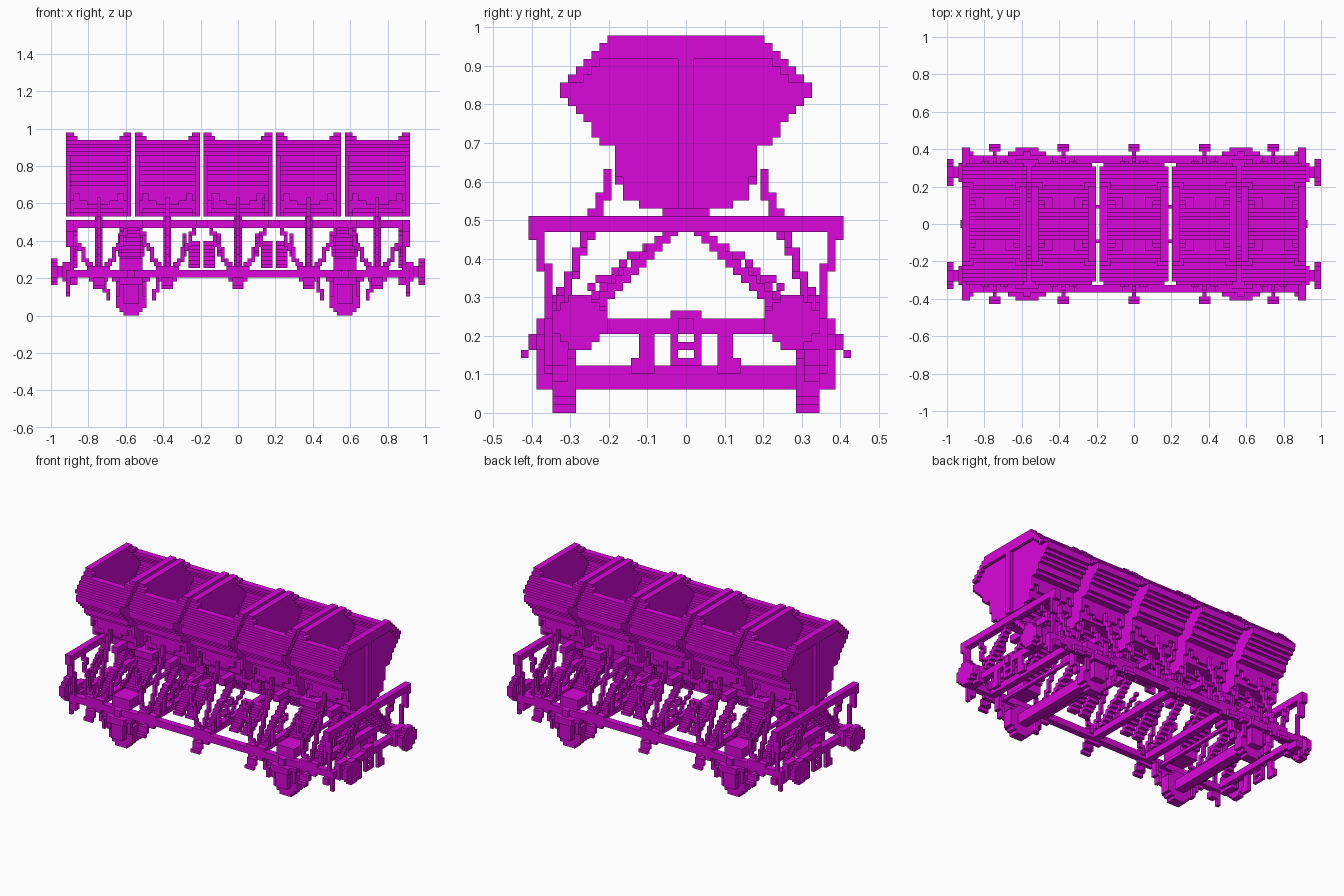
import bpy
import bmesh

old = bpy.data.objects.get("Cube")
if old:
    bpy.data.objects.remove(old, do_unlink=True)

U = 2 / 98  # one block; all sizes below are in blocks

paint = bpy.data.materials.new("magenta paint")
paint.use_nodes = True
COLOR = (0.7, 0.002, 0.7, 1)
paint.diffuse_color = COLOR
paint.node_tree.nodes["Principled BSDF"].inputs["Base Color"].default_value = COLOR


def build(name, boxes):
    """Make one object out of boxes (x0, x1, y0, y1, z0, z1)."""
    bm = bmesh.new()
    for x0, x1, y0, y1, z0, z1 in boxes:
        cube = bmesh.ops.create_cube(bm, size=1)
        for v in cube["verts"]:
            v.co = ((x0 + x1) / 2 + v.co.x * (x1 - x0),
                    (y0 + y1) / 2 + v.co.y * (y1 - y0),
                    (z0 + z1) / 2 + v.co.z * (z1 - z0))
            v.co *= U
    mesh = bpy.data.meshes.new(name)
    bm.to_mesh(mesh)
    bm.free()
    mesh.materials.append(paint)
    obj = bpy.data.objects.new(name, mesh)
    bpy.context.collection.objects.link(obj)


def mirror(boxes, x=True, y=True):
    """Repeat boxes across the chosen centre planes."""
    out = list(boxes)
    if x:
        out += [(-b, -a, c, d, e, f) for a, b, c, d, e, f in out]
    if y:
        out += [(a, b, -d, -c, e, f) for a, b, c, d, e, f in out]
    return out


def shift(boxes, dx):
    """Move boxes along x."""
    return [(a + dx, b + dx, c, d, e, f) for a, b, c, d, e, f in boxes]


def strut(p, q, size):
    """Stepped bar from p to q made of small blocks."""
    n = max(1, round(max(abs(b - a) for a, b in zip(p, q))))
    out = []
    for i in range(n + 1):
        c = [round(a + (b - a) * i / n) for a, b in zip(p, q)]
        out.append((c[0] - size[0] / 2, c[0] + size[0] / 2,
                    c[1] - size[1] / 2, c[1] + size[1] / 2,
                    c[2] - size[2] / 2, c[2] + size[2] / 2))
    return out


# Hopper half-width for each layer, from layer 26 upward
LOW = 26
WIDTH = [6, 8, 8, 8, 9, 9, 9, 9, 11, 12, 12, 13, 14, 15,
         16, 16, 15, 14, 13, 12, 11, 10]
TOP = LOW + len(WIDTH)


def hopper(a, b):
    boxes = []
    for i, w in enumerate(WIDTH):
        k = LOW + i
        # End panels, set in from the rim and rib
        boxes += [(a + 1, a + 2, -w, w, k, k + 1), (b - 2, b - 1, -w, w, k, k + 1)]
        # Side sheets, closing to a V at the bottom
        if k < TOP - 2:
            outer = min(w, i + 3)
            inner = min(w - 2, i)
            boxes += mirror([(a + 1, b - 1, inner, outer, k, k + 1)], x=False)
        # Corner gussets stepping down from the raised ends
        else:
            g = 2 if k == TOP - 1 else 3
            boxes += mirror([(a, a + g, w - 2, w, k, k + 1),
                             (b - g, b, w - 2, w, k, k + 1)], x=False)
        # Rim around the top of the ends
        for x0, x1 in ((a, a + 1), (b - 1, b)):
            if k >= TOP - 3:
                boxes.append((x0, x1, -w, w, k, k + 1))
            elif k >= 42:
                boxes += mirror([(x0, x1, w - 2, w, k, k + 1)], x=False)
    # Top bars and vertical rib on each end
    boxes += [(a, a + 2, -10, 10, TOP - 1, TOP), (b - 2, b, -10, 10, TOP - 1, TOP),
              (a, a + 1, -1, 1, LOW, TOP), (b - 1, b, -1, 1, LOW, TOP)]
    # Stepped outlet doors low on both sides
    c = (a + b) / 2
    for half, y, z0, z1 in ((6.5, 8, 28, 31), (5, 9, 30, 33), (3, 9, 29, 34)):
        boxes += mirror([(c - half, c + half, 4, y, z0, z1)], x=False)
    return boxes


CELLS = [(-45, -28), (-27, -10), (-9, 9), (10, 27), (28, 45)]
for i, (a, b) in enumerate(CELLS):
    build(f"hopper_{i + 1}", hopper(a, b))

POSTS = (-36.5, -18.5, 0, 18.5, 36.5)
AXLES = (-28, 28)

# Underframe: side sills, cross members, headstocks
frame = mirror([(-45, 45, 16, 18, 10, 12)], x=False)
frame += [(p - 1, p + 1, -17, 17, 10, 12) for p in POSTS]
frame += mirror([(43, 45, -15, 15, 10, 12), (23, 24, -17, 17, 10, 11),
                 (32, 33, -17, 17, 10, 11), (42, 45, 15, 18, 8, 12)], y=False)
build("underframe", frame)

# Central spine and transverse beams under the hoppers
spine = [(-8, 8, -3, 3, 23, 25)]
spine += mirror([(11, 44, -3, 3, 23, 25), (43, 45, -20, 20, 23, 25)], y=False)
spine += mirror([(8, 11, 4, 5, 23, 25)])
spine += [(x - 3, x + 3, -6, 6, 23, 25) for x in AXLES]
spine += [(p - 1, p + 1, -8, 8, 23, 25) for p in POSTS]
spine += [(p - 1, p + 1, -3, 3, 25, 26) for p in POSTS]
build("spine_and_beams", spine)

# Stepped end posts
build("end_posts", mirror([(43, 45, 18, 20, 22, 25), (43, 45, 18, 19, 18, 22),
                           (43, 44, 17, 18, 12, 19)]))

# Side struts from the hopper down to the sill, with V braces
braces = []
for p in POSTS:
    part = strut((0, 9.5, 30), (0, 17, 12), (1, 1, 2))
    for s in (-1, 1):
        part += strut((s * 7, 13, 22), (s * 2, 16.5, 12.5), (1, 1, 2))
    part.append((-3, 3, 16, 18, 12, 13))
    braces += shift(part, p)
build("side_braces", mirror(braces, x=False))

# Discharge chutes sloping outward from the centre
chutes = []
for x in AXLES:
    chutes += strut((x, 1, 24), (x, 11, 14), (6, 2, 1))
    chutes.append((x - 3, x + 3, 10, 17, 12, 15))
for x in (-11.5, -7.5, 7.5, 11.5):
    chutes += shift(strut((0, 6, 19), (0, 12, 13), (3, 2, 1)), x)
for p in POSTS:
    chutes += shift(strut((0, 1, 24), (0, 13, 13), (2, 2, 1)), p)
chutes += mirror(strut((43, 1, 24), (43, 12, 13), (2, 2, 1)), y=False)
build("discharge_chutes", mirror(chutes, x=False))

# Thin guide rods above the chute edges
rods = []
for x in (5, 14, 25, 31, 43):
    rods += strut((x, 5, 21), (x, 12, 16), (1, 1, 1))
build("guide_rods", mirror(rods))

# Wheelsets
wheel = []
for k, h in enumerate((2, 3, 4, 4, 4, 4, 4, 3, 2)):
    wheel.append((28 - h, 28 + h, 14, 17, k, k + 1))
build("wheels", mirror(wheel))
build("axles", mirror([(26.5, 29.5, -14, 14, 3, 6)], y=False))

# Axle boxes with their guides and springs
bearing = [(26, 30, 17, 19, 3, 9), (27, 29, 17, 19, 5, 12),
           (25, 31, 17, 20, 8, 10), (23, 33, 17, 19, 9, 10),
           (24, 25, 17, 18, 5, 10), (31, 32, 17, 18, 5, 10)]
build("axle_boxes", mirror(bearing))

# Brake hangers on both sides of each wheel
brakes = []
for s in (-1, 1):
    for out, z0, z1 in ((6, 4, 7), (7, 6, 10)):
        x = 28 + s * out
        brakes.append((x - 0.5, x + 0.5, 15, 17, z0, z1))
build("brake_hangers", mirror(brakes))

# Stirrups below each side post
steps = []
for p in POSTS:
    steps += [(p - 2.5, p + 2.5, 17, 18, 9, 10), (p - 0.5, p + 0.5, 18, 19, 8, 10),
              (p - 1.5, p + 1.5, 19, 20, 8, 10), (p - 1.5, p + 1.5, 20, 21, 7, 8)]
build("stirrups", mirror(steps, x=False))

# Corner steps and brackets hanging from the headstocks
build("corner_steps", mirror([(44, 45, 17, 18, 6, 10), (42, 44, 17, 19, 8, 10),
                              (44, 45, 4, 6, 5, 11), (44, 45, 6, 7, 5, 7)]))

# Buffers: shank, socket and round head
buffer = [(45, 48, 12, 15, 10, 13), (44, 46, 11, 16, 9, 14)]
for k, h in enumerate((1.5, 2.5, 3.5, 3.5, 3.5, 2.5, 1.5)):
    buffer.append((47.3, 49, 13.5 - h, 13.5 + h, 8 + k, 9 + k))
build("buffers", mirror(buffer))

# Coupling plate with hook and hanging link
coupling = [(43, 45, -2, 2, 10, 13), (45, 45.5, -1, 1, 10, 12),
            (44, 45, -2, -1, 6, 10), (44, 45, 1, 2, 6, 10),
            (44, 45, -2, 2, 6, 7), (44, 45, -1, 1, 8, 9)]
build("couplings", mirror(coupling, y=False))
